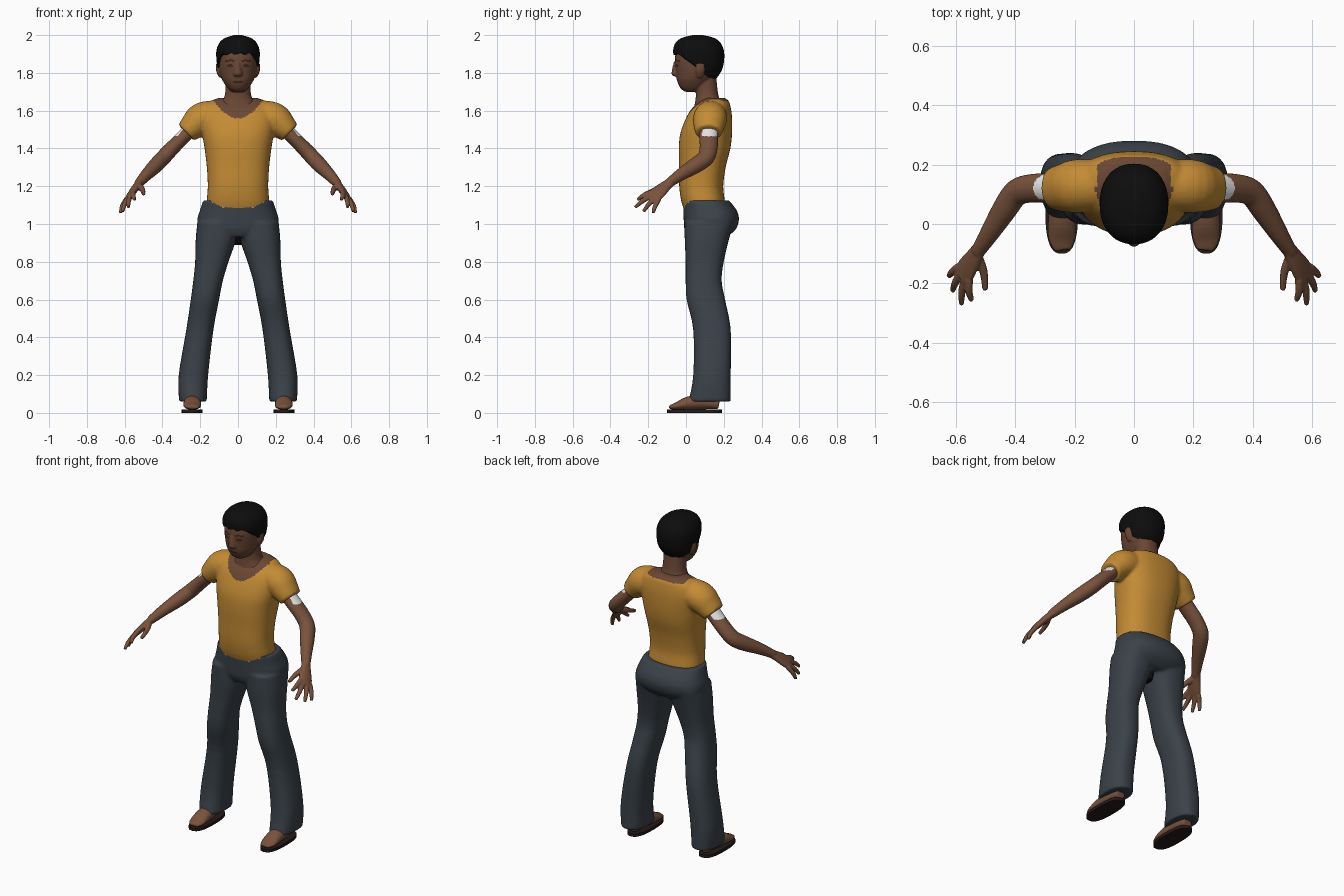
import bpy, bmesh, math
from mathutils import Vector

cube = bpy.data.objects.get("Cube")
if cube:
    bpy.data.objects.remove(cube)


def material(name, r, g, b):
    m = bpy.data.materials.new(name)
    m.use_nodes = True
    m.diffuse_color = (r, g, b, 1)
    bsdf = m.node_tree.nodes["Principled BSDF"]
    bsdf.inputs["Base Color"].default_value = (r, g, b, 1)
    bsdf.inputs["Roughness"].default_value = 0.8
    return m


SKIN = material("warm brown skin", 0.19, 0.085, 0.045)
FACE = material("deep brown skin", 0.145, 0.063, 0.034)
DARK_SKIN = material("dark lips and eyes", 0.05, 0.022, 0.014)
SHIRT = material("ochre cloth", 0.55, 0.26, 0.035)
PANTS = material("slate cloth", 0.042, 0.054, 0.066)
HAIR = material("black hair", 0.004, 0.004, 0.004)
SOLE = material("dark brown sole", 0.018, 0.011, 0.009)
WHITE = material("white cuff", 1, 1, 1)


def spline(rows, k=4):
    """Smooth interpolation through rows of numbers."""
    out = []
    for i in range(len(rows) - 1):
        a, b, c, d = (rows[max(0, min(len(rows) - 1, i + j))] for j in (-1, 0, 1, 2))
        for s in range(k):
            t = s / k
            out.append([0.5 * (2 * q + (r - p) * t + (2 * p - 5 * q + 4 * r - w) * t * t
                               + (3 * q - p - 3 * r + w) * t ** 3)
                        for p, q, r, w in zip(a, b, c, d)])
    return out + [list(rows[-1])]


def bridge(bm, rings):
    rings = [[bm.verts.new(p) for p in ring] for ring in rings]
    n = len(rings[0])
    for lo, hi in zip(rings, rings[1:]):
        for i in range(n):
            j = (i + 1) % n
            bm.faces.new((lo[i], lo[j], hi[j], hi[i]))
    bm.faces.new(rings[0][::-1])
    bm.faces.new(rings[-1])


def oval(n, power):
    for i in range(n):
        a = 2 * math.pi * i / n
        c, s = math.cos(a), math.sin(a)
        yield (math.copysign(abs(c) ** (2 / power), c),
               math.copysign(abs(s) ** (2 / power), s))


def stack(bm, rows, sides=(1,), n=32, power=2.2):
    """Level rings, each row being z, x min, x max, y min, y max."""
    for side in sides:
        bridge(bm, [[(side * ((x0 + x1) / 2 + c * (x1 - x0) / 2),
                      (y0 + y1) / 2 + s * (y1 - y0) / 2, z)
                     for c, s in oval(n, power)]
                    for z, x0, x1, y0, y1 in spline(rows)])


def tube(bm, rows, ref, sides=(1, -1), n=16):
    """Rings across a path, each row being x, y, z, width, thickness."""
    rows = spline(rows)
    pts = [Vector(r[:3]) for r in rows]
    for side in sides:
        rings = []
        for i, r in enumerate(rows):
            t = (pts[min(i + 1, len(pts) - 1)] - pts[max(i - 1, 0)]).normalized()
            u = t.cross(Vector(ref)).normalized()
            v = u.cross(t)
            ring = [pts[i] + u * c * r[3] + v * s * r[4] for c, s in oval(n, 2)]
            rings.append([(side * p.x, p.y, p.z) for p in ring])
        bridge(bm, rings)


def finish(name, bm, mats, voxel=0, smooth=0, rule=None):
    """Blend the pieces into one skin, then colour faces by rule."""
    bmesh.ops.recalc_face_normals(bm, faces=bm.faces)
    me = bpy.data.meshes.new(name)
    bm.to_mesh(me)
    bm.free()
    ob = bpy.data.objects.new(name, me)
    bpy.context.scene.collection.objects.link(ob)
    if voxel:
        mod = ob.modifiers.new("blend", "REMESH")
        mod.mode = "VOXEL"
        mod.voxel_size = voxel
        mod = ob.modifiers.new("soften", "SMOOTH")
        mod.factor = 0.5
        mod.iterations = smooth
        dg = bpy.context.evaluated_depsgraph_get()
        blended = bpy.data.meshes.new_from_object(ob.evaluated_get(dg))
        ob.modifiers.clear()
        ob.data = blended
    ob.data.materials.clear()
    for m in mats:
        ob.data.materials.append(m)
    for p in ob.data.polygons:
        p.material_index = rule(p.center) if rule else 0
    bpy.ops.object.select_all(action="DESELECT")
    ob.select_set(True)
    bpy.context.view_layer.objects.active = ob
    bpy.ops.object.shade_smooth_by_angle(angle=math.radians(50))
    return ob


def sym(*rows):
    return [(z, -x, x, y0, y1) for z, x, y0, y1 in rows]


BOTH = (1, -1)

# Shirt: trunk and short sleeves, with the scooped neckline showing skin
bm = bmesh.new()
stack(bm, sym((1.06, .16, -.005, .2), (1.12, .165, -.025, .205), (1.2, .16, -.036, .197),
              (1.3, .165, -.037, .21), (1.4, .177, -.038, .235), (1.48, .19, -.03, .244),
              (1.56, .2, 0, .244), (1.61, .19, .03, .238), (1.648, .15, .07, .228),
              (1.668, .1, .1, .205)), n=48, power=2.4)
tube(bm, [(.09, .13, 1.575, .08, .08), (.185, .128, 1.56, .086, .09),
          (.235, .122, 1.52, .074, .082), (.274, .12, 1.483, .058, .07)], (0, 1, 0), n=28)


def neckline(c):
    if c.y < .125:
        return int(c.z > 1.56 + 5.6 * c.x ** 2 and abs(c.x) < .135)
    return int(c.z > 1.648 and abs(c.x) < .125)


finish("shirt", bm, [SHIRT, FACE], .008, 5, neckline)

# Trousers: hips and two flared legs, with a ragged waist at the front
bm = bmesh.new()
stack(bm, sym((.93, .13, .01, .215), (.97, .2, -.008, .262), (1.02, .216, -.012, .28),
              (1.07, .202, -.014, .27), (1.125, .185, -.016, .228)), n=40, power=2.4)
stack(bm, [(.06, .165, .312, .013, .237), (.2, .158, .314, .038, .237),
           (.44, .13, .274, .038, .237), (.6, .1, .25, .003, .207), (.7, .08, .237, -.002, .189),
           (.8, .05, .227, -.002, .2), (.92, .01, .224, -.007, .228),
           (1.01, .005, .215, -.008, .255)], BOTH, power=2.4)


def waist(c):
    return int(c.y < .05 and abs(c.x) < .14 and c.z > 1.105 - .018 * math.cos(78 * c.x))


finish("trousers", bm, [PANTS, SHIRT], .009, 4, waist)

bm = bmesh.new()
stack(bm, sym((.89, .02, .08, .15), (.935, .022, .03, .17)), n=12)
finish("trouser_gusset", bm, [HAIR])

# Arms with hands; the knuckles fan the four fingers out
bm = bmesh.new()
tube(bm, [(.22, .12, 1.53, .04, .05), (.29, .12, 1.46, .038, .05), (.345, .12, 1.405, .039, .048),
          (.395, .105, 1.352, .041, .046), (.435, .05, 1.31, .04, .043),
          (.485, -.03, 1.26, .032, .033), (.527, -.095, 1.213, .024, .024)], (0, 1, 0), n=20)
PALM = (.76, -.09, .64)
tube(bm, [(.515, -.075, 1.227, .024, .02), (.54, -.115, 1.195, .034, .02),
          (.562, -.15, 1.164, .043, .018), (.58, -.177, 1.14, .042, .014)], PALM)
across = Vector((-.53, -.66, .53))
tips = [(.546, -.257, 1.128), (.58, -.27, 1.088), (.61, -.225, 1.066), (.622, -.175, 1.058)]
for i, tip in enumerate(tips):
    base = Vector((.572, -.165, 1.15)) + across * (.033 - .022 * i)
    mid = base.lerp(Vector(tip), .55) + Vector((.005, -.002, .004))
    tube(bm, [(*base, .014, .014), (*mid, .013, .013), (*tip, .009, .009)], PALM, n=10)
tube(bm, [(.527, -.105, 1.205, .018, .016), (.506, -.16, 1.182, .015, .014),
          (.5, -.222, 1.158, .01, .01)], PALM, n=10)


def cuff(c):
    outer = abs(c.x) - .285 + (c.z - 1.46) > .025
    return int(1.465 < c.z < 1.53 and .085 < c.y < .165 and outer)


finish("arms", bm, [SKIN, WHITE], .005, 2, cuff)

# Head: skull, nose, ears and neck, with eyes, brows and mouth by position
bm = bmesh.new()
stack(bm, sym((1.7, .03, -.005, .07), (1.72, .055, -.03, .1), (1.76, .082, -.048, .14),
              (1.8, .096, -.053, .175), (1.86, .102, -.06, .19), (1.92, .1, -.05, .187),
              (1.96, .075, -.02, .16), (1.98, .03, .03, .1)))
stack(bm, sym((1.57, .12, .03, .2), (1.63, .1, .045, .195), (1.68, .07, .052, .172),
              (1.78, .064, .05, .16)))
stack(bm, sym((1.782, .02, -.062, -.01), (1.796, .026, -.077, -.01), (1.855, .011, -.066, -.01)),
      n=16)
stack(bm, [(1.775, .08, .1, .06, .085), (1.81, .085, .116, .05, .1), (1.85, .085, .116, .05, .1)],
      BOTH, n=16)


def features(c):
    if c.y > .0:
        return 0
    x = abs(c.x)
    eye = ((x - .042) / .018) ** 2 + ((c.z - 1.838) / .008) ** 2 < 1
    brow = .018 < x < .068 and abs(c.z - 1.866 + .15 * abs(x - .04)) < .005
    mouth = (x / .03) ** 2 + ((c.z - 1.753) / .007) ** 2 < 1
    return int(eye or brow or mouth)


finish("head", bm, [FACE, DARK_SKIN], .005, 3, features)

# Hair: a cap pulled up to a hairline that drops towards the nape
bm = bmesh.new()
stack(bm, sym((1.75, .06, .0, .14), (1.78, .085, -.03, .168), (1.82, .106, -.045, .192),
              (1.87, .114, -.062, .202), (1.92, .114, -.068, .2), (1.96, .098, -.055, .182),
              (1.985, .068, -.022, .15), (2.0, .02, .035, .09)), n=48)
for v in bm.verts:
    y = v.co.y
    line = 1.9 - .07 * min(1, max(0, (y + .03) / .08)) - .06 * min(1, max(0, (y - .05) / .06))
    line += .006 * math.sin(v.co.x * 130)
    v.co.z = max(v.co.z, line)
finish("hair", bm, [HAIR])

# Feet and flat sandal soles
bm = bmesh.new()
tube(bm, [(.242, .175, .045, .03, .026), (.242, .09, .058, .042, .04), (.242, .01, .05, .047, .036),
          (.242, -.05, .036, .046, .02), (.238, -.088, .03, .03, .01)], (0, 0, 1), n=20)
stack(bm, [(.04, .205, .28, .05, .17), (.16, .205, .275, .08, .18)], BOTH, n=20)
finish("feet", bm, [SKIN], .006, 3)

bm = bmesh.new()
stack(bm, [(0, .188, .298, -.1, .19), (.018, .188, .298, -.1, .19)], BOTH, power=2.6)
finish("sandal_soles", bm, [SOLE])
